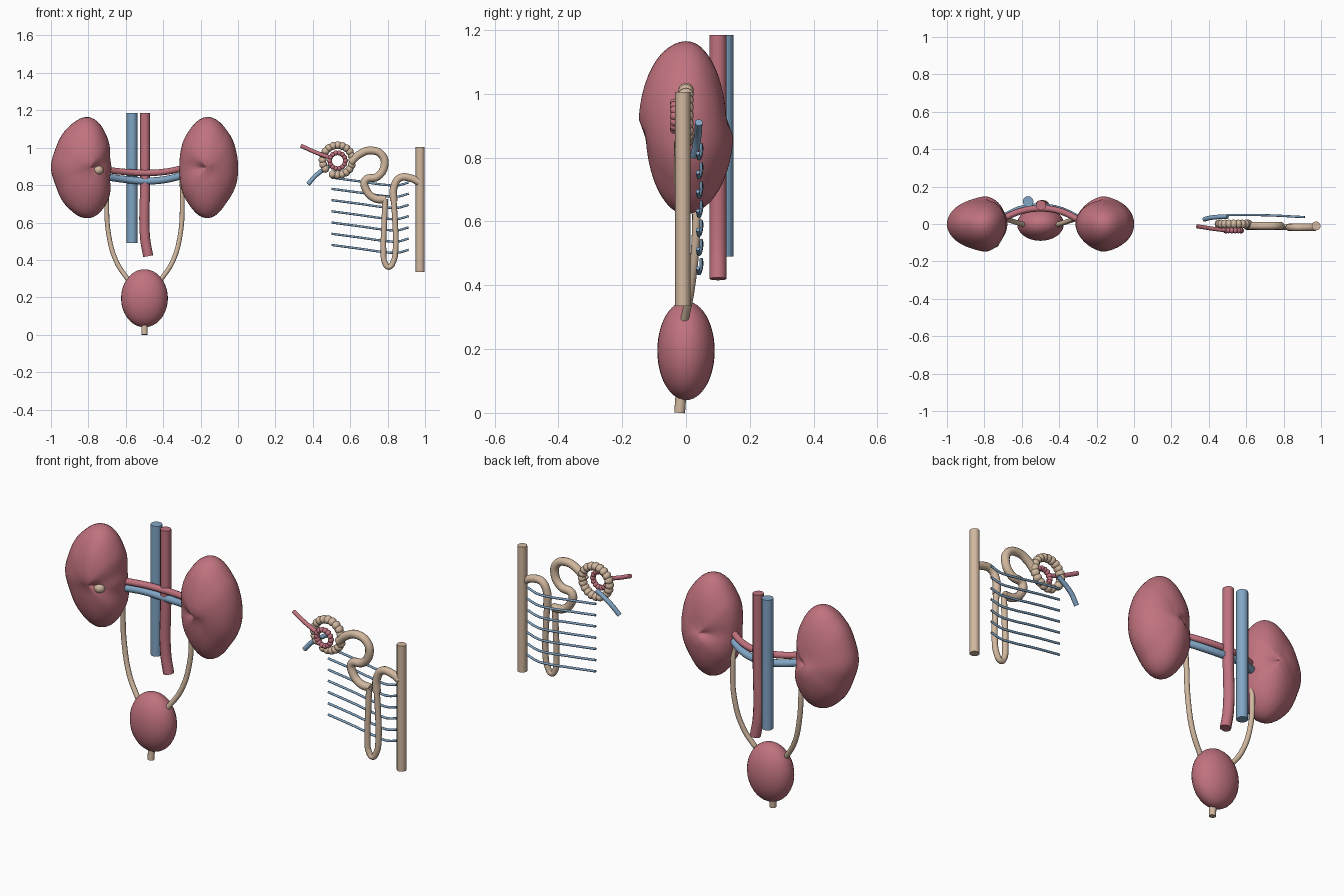
import bpy, bmesh
from math import sin, cos, pi, radians
from mathutils import Matrix, Vector

cube = bpy.data.objects.get("Cube")
if cube:
    bpy.data.objects.remove(cube, do_unlink=True)


def material(name, rgb):
    m = bpy.data.materials.new(name)
    m.use_nodes = True
    m.diffuse_color = (*rgb, 1)
    bsdf = next(n for n in m.node_tree.nodes if n.type == 'BSDF_PRINCIPLED')
    bsdf.inputs["Base Color"].default_value = (*rgb, 1)
    return m


RED = material("rose red", (0.53, 0.17, 0.21))
BLUE = material("vein blue", (0.22, 0.38, 0.56))
BEIGE = material("duct beige", (0.64, 0.48, 0.35))


def select(ob):
    bpy.ops.object.select_all(action='DESELECT')
    ob.select_set(True)
    bpy.context.view_layer.objects.active = ob


def finish(name, bm, mat):
    bmesh.ops.recalc_face_normals(bm, faces=bm.faces)
    me = bpy.data.meshes.new(name)
    bm.to_mesh(me)
    bm.free()
    me.materials.append(mat)
    ob = bpy.data.objects.new(name, me)
    bpy.context.collection.objects.link(ob)
    select(ob)
    bpy.ops.object.shade_smooth_by_angle(angle=radians(50))
    return ob


def tube(name, points, radius, mat):
    """Round capped tube along a smooth path."""
    cu = bpy.data.curves.new(name, 'CURVE')
    cu.dimensions = '3D'
    cu.bevel_depth = radius
    cu.bevel_resolution = 4
    cu.resolution_u = 8
    cu.use_fill_caps = True
    sp = cu.splines.new('BEZIER')
    sp.bezier_points.add(len(points) - 1)
    for bp, p in zip(sp.bezier_points, points):
        bp.co = p
        bp.handle_left_type = bp.handle_right_type = 'AUTO'
    cu.materials.append(mat)
    ob = bpy.data.objects.new(name, cu)
    bpy.context.collection.objects.link(ob)
    select(ob)
    bpy.ops.object.convert(target='MESH')
    bpy.ops.object.shade_smooth_by_angle(angle=radians(50))


def flat(y, pairs):
    return [(x, y, z) for x, z in pairs]


def spheres(name, centres, size, mat, seg=16):
    bm = bmesh.new()
    for c in centres:
        bmesh.ops.create_uvsphere(bm, u_segments=seg, v_segments=seg * 3 // 4, radius=1,
                                  matrix=Matrix.Translation(c) @ Matrix.Diagonal((*size, 1)))
    finish(name, bm, mat)


def ring(centre, radius, angles):
    return [Vector(centre) + Vector((radius * cos(a), 0, radius * sin(a))) for a in angles]


def kidney(name, centre, radii, hilum):
    """Ball with poles front and back, shaped by an outline of polar radii."""
    n, rows, segs = len(radii), 24, 72
    bm = bmesh.new()

    def outline(t):
        f = t / (2 * pi) * n
        i, u = int(f), f - int(f)
        a, b, c, d = (radii[(i + k) % n] for k in (-1, 0, 1, 2))
        return b + 0.5 * u * (c - a + u * (2 * a - 5 * b + 4 * c - d + u * (3 * (b - c) + d - a)))

    def depth(t, s):
        dent = 0.13 * max(0, cos(t - hilum)) ** 6
        tilt = 0.08 * sin(t) * (1 if s > 0 else -1) * min(1, abs(s) * 2)
        return 0.138 * s * (1 - dent - tilt)

    loops = []
    for j in range(1, rows):
        p = pi * j / rows - pi / 2
        loops.append([bm.verts.new((centre[0] + outline(t) * cos(p) * cos(t), depth(t, sin(p)),
                                    centre[1] + outline(t) * cos(p) * sin(t)))
                      for t in (2 * pi * k / segs for k in range(segs))])
    for a, b in zip(loops, loops[1:]):
        for k in range(segs):
            m = (k + 1) % segs
            bm.faces.new((a[k], a[m], b[m], b[k]))
    for loop, y in ((loops[0], -0.138), (loops[-1], 0.138)):
        tip = bm.verts.new((centre[0], y, centre[1]))
        for k in range(segs):
            bm.faces.new((loop[k], loop[(k + 1) % segs], tip))
    finish(name, bm, mat=RED)


# Kidneys
kidney("right_kidney", (-0.795, 0.893),
       (.118, .128, .19, .27, .24, .208, .205, .205, .24, .27, .2, .128), 0)
kidney("left_kidney", (-0.163, 0.893),
       (.164, .177, .22, .272, .214, .167, .15, .167, .214, .27, .21, .177), pi)
spheres("renal_pelvis", [(-0.747, -0.1, 0.88)], (0.028, 0.028, 0.025), BEIGE)

# Bladder and its drain
spheres("bladder", [(-0.5, 0, 0.195)], (0.125, 0.09, 0.155), RED, 32)
tube("urethra", [(-0.5, -0.02, 0), (-0.5, -0.015, 0.07)], 0.017, BEIGE)

# Ureters, mirrored about the body axis
for side, name in ((-1, "right_ureter"), (1, "left_ureter")):
    tube(name, [(-0.5 + side * x, y, z) for x, y, z in
                ((.2, .02, .84), (.202, .03, .72), (.192, .03, .54), (.15, .015, .39), (.085, -.005, .29))],
         0.013, BEIGE)

# Great vessels and kidney branches
tube("aorta", [(-.497, .1, 1.185), (-.497, .1, .8), (-.497, .1, .52), (-.48, .1, .42)], 0.027, RED)
tube("vena_cava", [(-.566, .12, 1.185), (-.566, .12, .49)], 0.029, BLUE)
tube("renal_artery", [(-.71, .025, .882), (-.6, .07, .87), (-.5, .083, .865),
                      (-.4, .07, .87), (-.28, .015, .892)], 0.017, RED)
tube("renal_vein", [(-.71, .03, .845), (-.6, .08, .83), (-.5, .09, .822),
                    (-.4, .075, .828), (-.28, .02, .855)], 0.019, BLUE)

# Capsule of beads around the capillary tuft
step = 2 * pi / 20
spheres("capsule_beads", ring((.532, 0, .933), .08, [-1.9 + step * k for k in range(19)]),
        (.021, .024, .021), BEIGE, 12)
spheres("capillary_beads", ring((.532, -.035, .93), .042, [2 * pi * k / 14 for k in range(14)]),
        (.014, .016, .014), RED, 10)
tube("inflow_arteriole", [(.337, -.012, 1.01), (.42, -.025, .973), (.5, -.035, .945)], 0.011, RED)
tube("outflow_arteriole", [(.375, .025, .805), (.42, .035, .855), (.5, .04, .91)], 0.012, BLUE)

# Tubule, hairpin loop and collecting duct
tube("near_tubule", flat(-.01, [(.6, .92), (.65, .965), (.71, .985), (.77, .96), (.782, .9), (.745, .845),
                                (.68, .825), (.685, .775), (.73, .73), (.79, .722)]), 0.021, BEIGE)
tube("hairpin_loop", flat(-.018, [(.787, .725), (.782, .6), (.778, .45), (.785, .385), (.806, .362),
                                  (.83, .39), (.843, .47), (.84, .6), (.832, .73)]), 0.015, BEIGE)
tube("far_tubule", flat(-.018, [(.832, .715), (.834, .79), (.865, .838), (.92, .838), (.97, .815)]),
     0.02, BEIGE)
tube("collecting_duct", [(.974, -.01, .335), (.974, -.01, 1.005)], 0.024, BEIGE)

# Row of fine vessels behind the loop
for i in range(7):
    z = 0.84 - i * 0.06
    tube(f"fine_vessel_{i + 1}", [(.5, .048, z), (.65, .048, z - .02), (.8, .043, z - .04),
                                  (.85, .04, z - .042), (.912, .037, z - .026)], 0.006, BLUE)
